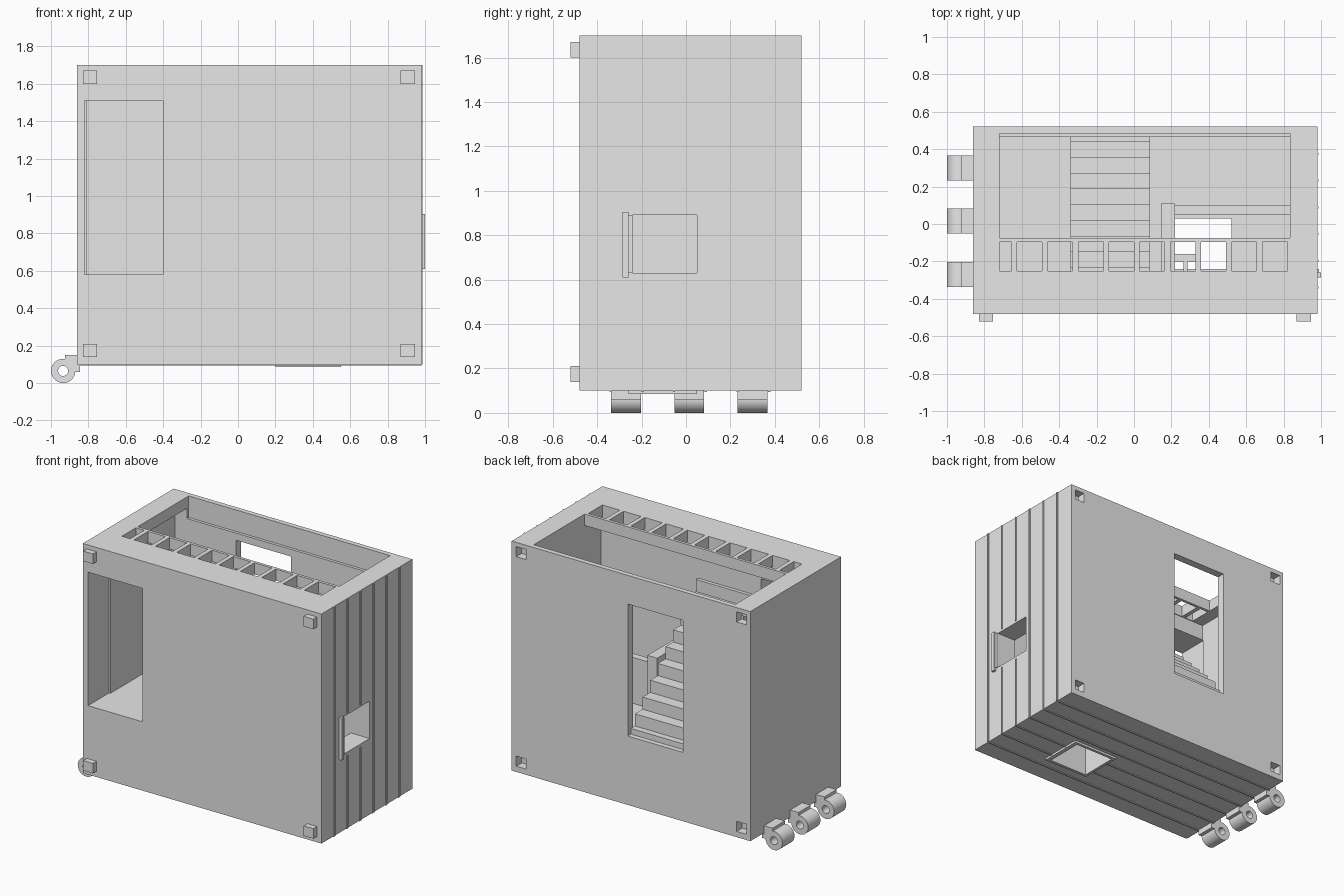
import bpy, bmesh
from mathutils import Matrix, Vector

old = bpy.data.objects.get("Cube")
if old:
    bpy.data.objects.remove(old, do_unlink=True)

grey = bpy.data.materials.new("light_grey")
grey.use_nodes = True
grey.diffuse_color = (0.8, 0.8, 0.8, 1)
grey.node_tree.nodes["Principled BSDF"].inputs["Base Color"].default_value = (0.8, 0.8, 0.8, 1)


def finish(name, bm):
    mesh = bpy.data.meshes.new(name)
    bm.to_mesh(mesh)
    bm.free()
    mesh.materials.append(grey)
    ob = bpy.data.objects.new(name, mesh)
    bpy.context.collection.objects.link(ob)
    return ob


def add_box(bm, x, y, z):
    """Box given as (low, high) pairs on each axis."""
    lo, hi = Vector((x[0], y[0], z[0])), Vector((x[1], y[1], z[1]))
    mat = Matrix.Translation((lo + hi) / 2) @ Matrix.Diagonal((hi - lo).to_4d())
    bmesh.ops.create_cube(bm, size=1, matrix=mat)


def boxes(name, *specs):
    bm = bmesh.new()
    for s in specs:
        add_box(bm, *s)
    return finish(name, bm)


def boolean(ob, cutter, operation="DIFFERENCE"):
    mod = ob.modifiers.new("cut", "BOOLEAN")
    mod.operation = operation
    mod.solver = "EXACT"
    mod.object = cutter
    bpy.context.view_layer.objects.active = ob
    bpy.ops.object.modifier_apply(modifier=mod.name)
    bpy.data.objects.remove(cutter, do_unlink=True)


LEFT, RIGHT, FRONT, BACK, BOTTOM, TOP = -0.86, 0.98, -0.48, 0.52, 0.1, 1.7
FLOOR = 0.58
INNER_FRONT, INNER_BACK = -0.255, 0.465
peg_x = [(-0.83, -0.755), (0.87, 0.945)]
peg_z = [(0.14, 0.21), (1.6, 1.67)]

# Hollow body
body = boxes("body", ((LEFT, RIGHT), (FRONT, BACK), (BOTTOM, TOP)))
openings = [
    ((-0.81, 0.835), (INNER_FRONT, INNER_BACK), (FLOOR, 1.62)),   # room
    ((-0.72, 0.834), (-0.075, 0.485), (1.55, 1.8)),               # roof opening
    ((-0.82, -0.40), (-0.6, -0.25), (FLOOR, 1.51)),               # front doorway
    ((-0.34, 0.085), (0.4, 0.6), (FLOOR, 1.50)),                  # back doorway
    ((0.8, 1.1), (-0.24, 0.05), (0.63, 0.89)),                    # side window
    ((0.22, 0.52), (-0.24, 0.03), (0, 0.65)),                     # floor hatch
]
for cut in openings:
    boolean(body, boxes("cutter", cut))

# Row of roof slots, the first one shortened
slots = []
for i in range(10):
    end = 0.82 - i * 0.164
    slots.append(((max(end - 0.134, -0.72), end), (-0.25, -0.095), (1.55, 1.8)))
boolean(body, boxes("cutter", *slots))

# Sockets in the back that match the front pegs
boolean(body, boxes("cutter", *[(x, (0.46, 0.6), z) for x in peg_x for z in peg_z]))
for j, x in enumerate(peg_x):
    for k, z in enumerate(peg_z):
        side, level = ("right", "left")[j], ("lower", "upper")[k]
        boxes(f"{level}_{side}_peg", (x, (-0.52, FRONT), z))

# Staircase rising from the back doorway to the front wall
STEP = 0.084
treads = []
for i in range(10):
    back = 0.485 if i == 0 else 0.525 - i * STEP
    front = max(0.441 - i * STEP, INNER_FRONT)
    treads.append(((-0.34, 0.085), (front, back), (FLOOR, 0.62 + i * 0.085)))
boxes("staircase", *treads)

# Half walls and ledge around the hatch
boxes("hatch_side_wall", ((0.145, 0.22), (INNER_FRONT, 0.11), (FLOOR, 0.95)))
boxes("hatch_back_wall", ((0.22, 0.835), (0.05, 0.1), (FLOOR, 0.9)))
boxes("hatch_handle", ((0.22, 0.33), (-0.2, -0.16), (0.6, 0.63)),
      ((0.265, 0.285), (-0.25, -0.2), (0.6, 0.63)))

# Raised trims of the window and hatch
boxes("window_trim", ((RIGHT, 1.0), (-0.285, -0.26), (0.61, 0.905)),
      ((RIGHT, 0.988), (-0.26, -0.24), (0.63, 0.89)))
boxes("hatch_trim", ((0.2, 0.22), (-0.26, 0.05), (0.085, BOTTOM)),
      ((0.52, 0.55), (-0.26, 0.05), (0.085, BOTTOM)),
      ((0.22, 0.52), (0.03, 0.05), (0.085, BOTTOM)),
      ((0.22, 0.52), (-0.26, -0.24), (0.085, BOTTOM)))

# Thin ribs on the side and underside, broken at the openings
side_ribs, bottom_ribs = [], []
for i in range(6):
    y = -0.34 + i * 0.143
    span = (y - 0.005, y + 0.005)
    crosses = -0.24 < y < 0.03
    for z in [(BOTTOM, 0.61), (0.905, TOP)] if crosses else [(BOTTOM, TOP)]:
        side_ribs.append(((RIGHT, RIGHT + 0.006), span, z))
    for x in [(LEFT, 0.2), (0.55, RIGHT)] if crosses else [(LEFT, RIGHT)]:
        bottom_ribs.append((x, span, (BOTTOM - 0.006, BOTTOM)))
boxes("side_ribs", *side_ribs)
boxes("bottom_ribs", *bottom_ribs)


# Hinges along the lower right edge
def barrel(radius, length, y):
    bm = bmesh.new()
    mat = Matrix.Translation((-0.935, y, 0.065)) @ Matrix.Rotation(1.5707963, 4, "X")
    bmesh.ops.create_cone(bm, cap_ends=True, segments=32, radius1=radius,
                          radius2=radius, depth=length, matrix=mat)
    return finish("barrel", bm)


for name, y in (("front", -0.27), ("middle", 0.015), ("back", 0.3)):
    span = (y - 0.067, y + 0.067)
    hinge = barrel(0.065, 0.134, y)
    hinge.name = f"{name}_hinge"
    arm = boxes("arm", ((-0.925, LEFT), span, (0.06, 0.15)),
                ((-0.87, -0.845), span, (0.06, BOTTOM)))
    boolean(hinge, arm, "UNION")
    boolean(hinge, barrel(0.027, 0.3, y))
    bpy.ops.object.select_all(action="DESELECT")
    hinge.select_set(True)
    bpy.context.view_layer.objects.active = hinge
    bpy.ops.object.shade_smooth_by_angle()
